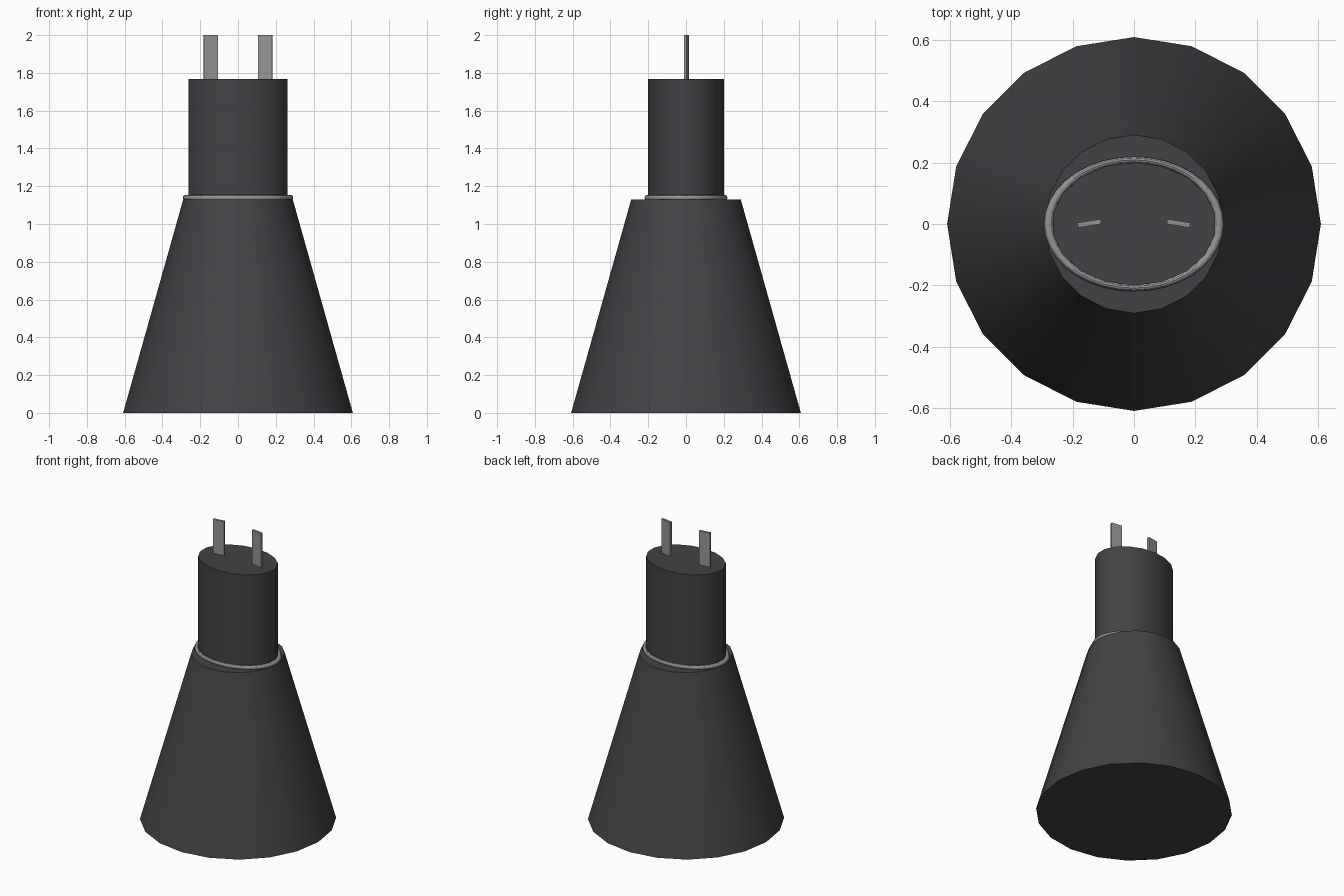
import bpy
from math import radians

if "Cube" in bpy.data.objects:
    bpy.data.objects.remove(bpy.data.objects["Cube"])


def material(name, r, g, b):
    m = bpy.data.materials.new(name)
    m.diffuse_color = (r, g, b, 1)
    m.use_nodes = True
    m.node_tree.nodes["Principled BSDF"].inputs["Base Color"].default_value = m.diffuse_color
    return m


plastic = material("dark_plastic", 0.055, 0.055, 0.06)
metal = material("grey_metal", 0.3, 0.3, 0.3)


def finish(name, mat, scale=(1, 1, 1), smooth=True):
    ob = bpy.context.object
    ob.name = name
    ob.scale = scale
    bpy.ops.object.transform_apply(location=False, rotation=True, scale=True)
    if smooth:
        bpy.ops.object.shade_smooth_by_angle(angle=radians(30))
    ob.data.materials.append(mat)
    return ob


# Tapered lower body
bpy.ops.mesh.primitive_cone_add(vertices=20, radius1=0.608, radius2=0.29,
                                depth=1.13, location=(0, 0, 0.565))
finish("tapered_body", plastic)

# Oval neck, overlapping the body slightly
z0, z1 = 1.12, 1.768
bpy.ops.mesh.primitive_cylinder_add(vertices=18, radius=1, depth=z1 - z0,
                                    location=(0, 0, (z0 + z1) / 2))
finish("oval_neck", plastic, (0.267, 0.2, 1))

# Metal ring where the neck meets the body
bpy.ops.mesh.primitive_torus_add(major_segments=36, minor_segments=12,
                                 major_radius=0.278, minor_radius=0.0145,
                                 location=(0, 0, 1.139))
finish("collar_ring", metal, (1, 0.75, 1))

# Two flat prongs, angled as mirror images
for side, name in ((-1, "left_prong"), (1, "right_prong")):
    bpy.ops.mesh.primitive_cube_add(size=1, location=(side * 0.145, 0.002, 1.88),
                                    rotation=(0, 0, side * radians(-9)))
    finish(name, metal, (0.076, 0.016, 0.24), smooth=False)
